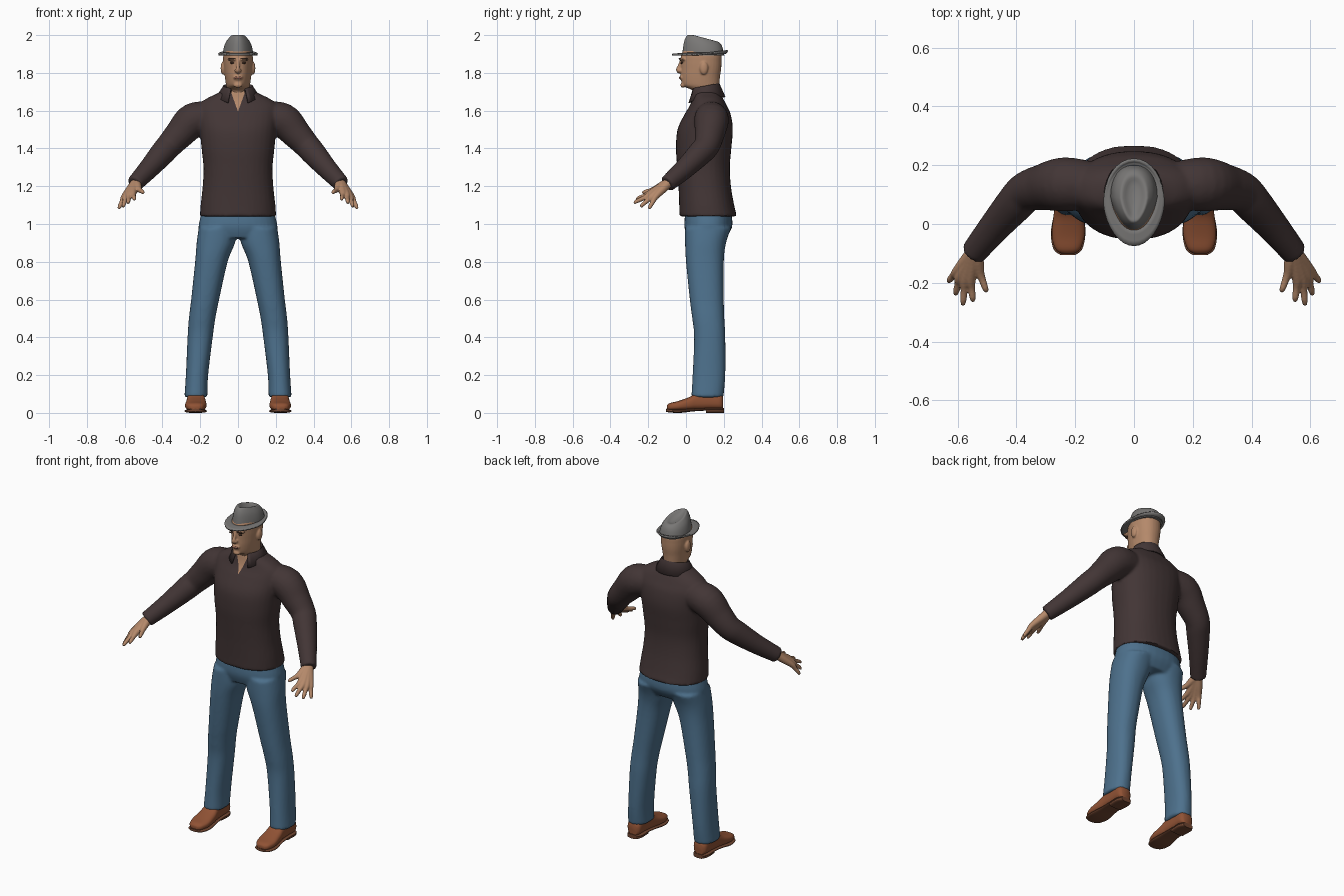
import bpy, bmesh, math
from mathutils import Vector, Matrix

if "Cube" in bpy.data.objects:
    bpy.data.objects.remove(bpy.data.objects["Cube"], do_unlink=True)


def material(name, *rgb):
    m = bpy.data.materials.new(name)
    m.use_nodes = True
    m.diffuse_color = (*rgb, 1)
    bsdf = next(n for n in m.node_tree.nodes if n.type == "BSDF_PRINCIPLED")
    bsdf.inputs["Base Color"].default_value = (*rgb, 1)
    return m


SKIN = material("tan skin", .46, .25, .145)
SHIRT = material("dark brown cloth", .055, .036, .036)
DENIM = material("blue denim", .075, .165, .265)
LEATHER = material("brown leather", .28, .085, .035)
SOLE = material("dark sole", .16, .06, .03)
FELT = material("grey felt", .19, .185, .18)
BROW = material("dark hair", .09, .045, .028)
LIP = material("lip", .3, .13, .09)


def spline(rows, steps=5):
    """Catmull-Rom interpolation of rows of numbers."""
    rows = [Vector(r) for r in rows]
    out = []
    for i in range(len(rows) - 1):
        a, b, c, d = rows[max(i - 1, 0)], rows[i], rows[i + 1], rows[min(i + 2, len(rows) - 1)]
        for s in range(steps):
            t = s / steps
            out.append(b + (c - a) * (t / 2) + (a * 2 - b * 5 + c * 4 - d) * (t * t / 2)
                       + (b * 3 - a - c * 3 + d) * (t ** 3 / 2))
    return out + [rows[-1]]


def skin_rings(bm, rings, cap=True):
    loops = [[bm.verts.new(p) for p in ring] for ring in rings]
    n = len(loops[0])
    for lo, hi in zip(loops, loops[1:]):
        for i in range(n):
            bm.faces.new((lo[i], lo[(i + 1) % n], hi[(i + 1) % n], hi[i]))
    if cap:
        bm.faces.new(loops[0][::-1])
        bm.faces.new(loops[-1])


def oval(u0, u1, v0, v1, taper=0, power=.88, n=32):
    """Rounded section between limits, narrowed towards v0."""
    pts = []
    for i in range(n):
        a = math.tau * i / n
        c, s = (math.copysign(abs(f) ** power, f) for f in (math.cos(a), math.sin(a)))
        pts.append(((u0 + u1) / 2 + (u1 - u0) / 2 * c * (1 - taper * max(0, -s)),
                    (v0 + v1) / 2 + (v1 - v0) / 2 * s))
    return pts


def stack(bm, rows, taper=0, steps=5):
    """Horizontal sections: z, x limits, y limits."""
    skin_rings(bm, [[(x, y, r[0]) for x, y in oval(*r[1:], taper)] for r in spline(rows, steps)])


def body(bm, rows, taper=0, steps=5):
    """Centred sections: z, half width, y limits."""
    stack(bm, [(z, -w, w, y0, y1) for z, w, y0, y1 in rows], taper, steps)


def tube(bm, rows, n=16):
    """Round limb through points with radii."""
    rows = spline(rows)
    pts = [Vector(r[:3]) for r in rows]
    rings = []
    for i, r in enumerate(rows):
        t = (pts[min(i + 1, len(pts) - 1)] - pts[max(i - 1, 0)]).normalized()
        u = t.cross(Vector((.3, 1, .2))).normalized()
        v = t.cross(u)
        rings.append([pts[i] + r[3] * (u * math.cos(math.tau * k / n) + v * math.sin(math.tau * k / n))
                      for k in range(n)])
    skin_rings(bm, rings)


def blob(bm, loc, size):
    m = Matrix.Translation(loc) @ Matrix.Diagonal((*size, 1))
    bmesh.ops.create_uvsphere(bm, u_segments=16, v_segments=10, radius=1, matrix=m)


def mirror(bm):
    new = bmesh.ops.duplicate(bm, geom=bm.verts[:] + bm.edges[:] + bm.faces[:])["geom"]
    bmesh.ops.scale(bm, vec=(-1, 1, 1), verts=[g for g in new if isinstance(g, bmesh.types.BMVert)])
    bmesh.ops.reverse_faces(bm, faces=[g for g in new if isinstance(g, bmesh.types.BMFace)])


def finish(name, bm, mat, voxel=0, smooth=4, thick=0):
    bmesh.ops.recalc_face_normals(bm, faces=bm.faces[:])
    mesh = bpy.data.meshes.new(name)
    bm.to_mesh(mesh)
    bm.free()
    mesh.materials.append(mat)
    ob = bpy.data.objects.new(name, mesh)
    bpy.context.collection.objects.link(ob)
    if voxel:  # fuse the overlapping pieces into one soft surface
        mod = ob.modifiers.new("fuse", "REMESH")
        mod.mode, mod.voxel_size = "VOXEL", voxel
        mod = ob.modifiers.new("relax", "SMOOTH")
        mod.factor, mod.iterations = .5, smooth
        graph = bpy.context.evaluated_depsgraph_get()
        ob.data = bpy.data.meshes.new_from_object(ob.evaluated_get(graph))
        ob.modifiers.clear()
    if thick:
        mod = ob.modifiers.new("thickness", "SOLIDIFY")
        mod.thickness, mod.offset = thick, 0
    bpy.ops.object.select_all(action="DESELECT")
    ob.select_set(True)
    bpy.context.view_layer.objects.active = ob
    bpy.ops.object.shade_smooth_by_angle(angle=math.radians(50))
    return ob


# Trousers: two legs fused to the hips
bm = bmesh.new()
stack(bm, [(.98, .005, .208, -.005, .24), (.9, .016, .219, -.005, .212), (.8, .055, .227, 0, .2),
           (.6, .1, .248, .02, .2), (.5, .12, .26, .033, .203), (.4, .134, .267, .043, .208),
           (.2, .158, .276, .035, .208), (.082, .162, .284, .028, .198)])
mirror(bm)
body(bm, [(1.1, .18, .005, .23), (1.04, .198, -.006, .243), (.98, .209, -.008, .243), (.925, .19, .01, .21)])
finish("trousers", bm, DENIM, .009)

# Shirt: sleeves fused to the torso
bm = bmesh.new()
tube(bm, [(.13, .13, 1.565, .08), (.235, .135, 1.55, .092), (.31, .125, 1.475, .079), (.365, .11, 1.415, .069),
          (.4, .075, 1.375, .066), (.47, -.005, 1.295, .055), (.548, -.1, 1.212, .044)], 24)
mirror(bm)
body(bm, [(1.04, .202, -.035, .27), (1.1, .198, -.036, .255), (1.2, .187, -.04, .238), (1.3, .183, -.047, .232),
          (1.4, .193, -.053, .24), (1.5, .203, -.045, .248), (1.58, .212, -.008, .237), (1.63, .208, .022, .214),
          (1.665, .165, .034, .196), (1.69, .112, .038, .18), (1.712, .075, .042, .17)])
shirt = finish("shirt", bm, SHIRT, .009)

# Open neck: cut a V in the chest and colour it as skin
shirt.data.materials.append(SKIN)
SLOPE, V_LOW = .36, 1.595
bm = bmesh.new()
bm.from_mesh(shirt.data)
for side in (-1, 1):
    faces = [f for f in bm.faces if f.calc_center_median().z > V_LOW - .03 and f.calc_center_median().y < .1]
    geom = set(faces) | {e for f in faces for e in f.edges} | {v for f in faces for v in f.verts}
    bmesh.ops.bisect_plane(bm, geom=list(geom), plane_co=(0, 0, V_LOW), plane_no=(side, 0, -SLOPE))
for f in bm.faces:
    c = f.calc_center_median()
    if c.y < .1 and abs(c.x) < (c.z - V_LOW) * SLOPE:
        f.material_index = 1
bm.to_mesh(shirt.data)
bm.free()

# Collar: a folded band, open in front
bm = bmesh.new()
rows = []
for i in range(25):
    a = math.radians(28 + i * (304 / 24))
    s, c = math.sin(a), math.cos(a)
    front = max(0, c)
    rows.append([bm.verts.new(p) for p in (
        (.07 * s, .1 - .062 * c, 1.705 - .01 * c),
        (.078 * s, .103 - .073 * c, 1.728 - .014 * c),
        (.112 * s, .105 - .1 * c, 1.672 - .04 * front ** 2))])
for p, q in zip(rows, rows[1:]):
    for k in range(2):
        bm.faces.new((p[k], q[k], q[k + 1], p[k + 1]))
finish("collar", bm, SHIRT, thick=.008)

# Hands: five fingers growing out of the wrist
bm = bmesh.new()
WRIST = Vector((.54, -.088, 1.222))
fingers = [((.525, -.165, 1.185), (.502, -.23, 1.163), .016), ((.556, -.19, 1.163), (.548, -.263, 1.128), .018),
           ((.575, -.19, 1.155), (.582, -.275, 1.11), .018), ((.592, -.18, 1.147), (.608, -.24, 1.09), .018),
           ((.604, -.162, 1.143), (.631, -.195, 1.08), .016)]
for knuckle, tip, r in fingers:
    k, t = Vector(knuckle), Vector(tip)
    tube(bm, [(*WRIST, .025), (*WRIST.lerp(k, .5), .022), (*k, r), (*k.lerp(t, .4), .0125),
              (*k.lerp(t, .8) + Vector((0, 0, .003)), .011), (*t, .007)], 12)
mirror(bm)
finish("hands", bm, SKIN, .004, 3)

# Head and neck with ears, nose, brow and chin
bm = bmesh.new()
blob(bm, (.08, .095, 1.825), (.012, .022, .035))
blob(bm, (.03, -.02, 1.872), (.027, .018, .009))
blob(bm, (.012, -.034, 1.812), (.008, .011, .008))
mirror(bm)
body(bm, [(1.6, .068, .05, .15), (1.66, .066, .045, .165), (1.705, .064, .035, .172), (1.722, .061, .002, .174),
          (1.738, .064, -.02, .176), (1.78, .07, -.027, .18), (1.82, .075, -.026, .186), (1.86, .078, -.026, .188),
          (1.9, .077, -.024, .186), (1.95, .06, .005, .16)], .22)
tube(bm, [(0, -.022, 1.872, .008), (0, -.034, 1.84, .009), (0, -.042, 1.816, .012), (0, -.03, 1.803, .011)], 12)
blob(bm, (0, -.016, 1.735), (.024, .014, .014))
blob(bm, (0, -.026, 1.775), (.026, .01, .012))
finish("head", bm, SKIN, .005, 3)

# Small facial details
for name, mat, loc, size in (("eyes", BROW, (.032, -.023, 1.853), (.011, .006, .005)),
                             ("eyebrows", BROW, (.034, -.033, 1.875), (.02, .006, .004)),
                             ("lips", LIP, (.009, -.033, 1.774), (.014, .005, .006))):
    bm = bmesh.new()
    blob(bm, loc, size)
    mirror(bm)
    finish(name, bm, mat)

# Hat crown, pinched in front with a hollow top sloping back
bm = bmesh.new()
body(bm, [(1.893, .081, -.02, .203), (1.93, .077, -.016, .198), (1.965, .068, -.01, .192), (1.99, .054, 0, .182),
          (2, .042, .012, .165), (1.986, .022, .04, .14), (1.98, .005, .075, .11)], .3, 3)
for v in bm.verts:
    v.co.z -= max(0, v.co.y - .04) * .25 * max(0, v.co.z - 1.893) / .1
finish("hat_crown", bm, FELT)

# Hat brim, curling up behind
bm = bmesh.new()
rings = []
for t in (0, .35, .7, 1):
    ring = oval(-.078 - .026 * t, .078 + .026 * t, -.015 - .06 * t, .2 + .02 * t, .1, 1)
    rings.append([(x, y, 1.903 - .006 * t + .022 * t * t * max(0, y - .07) / .15) for x, y in ring])
skin_rings(bm, rings, cap=False)
finish("hat_brim", bm, FELT, thick=.008)


def along_y(bm, rows, steps=4):
    """Upright sections: y, centre x, half width, z limits."""
    skin_rings(bm, [[(x, r[0], z) for x, z in oval(r[1] - r[2], r[1] + r[2], r[3], r[4], 0, .75)]
                    for r in spline(rows, steps)])


# Shoes
bm = bmesh.new()
along_y(bm, [(-.1, .225, .022, .017, .04), (-.085, .225, .042, .013, .052), (-.04, .224, .056, .012, .063),
             (.02, .222, .053, .014, .085), (.06, .222, .048, .016, .108), (.13, .223, .045, .018, .112),
             (.18, .223, .043, .018, .105), (.197, .223, .028, .02, .085)])
mirror(bm)
finish("shoes", bm, LEATHER)

# Soles with separate heels
bm = bmesh.new()
along_y(bm, [(-.105, .225, .026, .006, .022), (-.085, .225, .049, .002, .02), (-.03, .224, .059, 0, .019),
             (.04, .222, .05, .008, .023), (.11, .223, .046, .012, .026), (.17, .223, .047, .012, .026),
             (.2, .223, .032, .012, .026)])
along_y(bm, [(.105, .223, .044, 0, .022), (.17, .223, .046, 0, .022), (.2, .223, .032, 0, .022)])
mirror(bm)
finish("soles", bm, SOLE)
